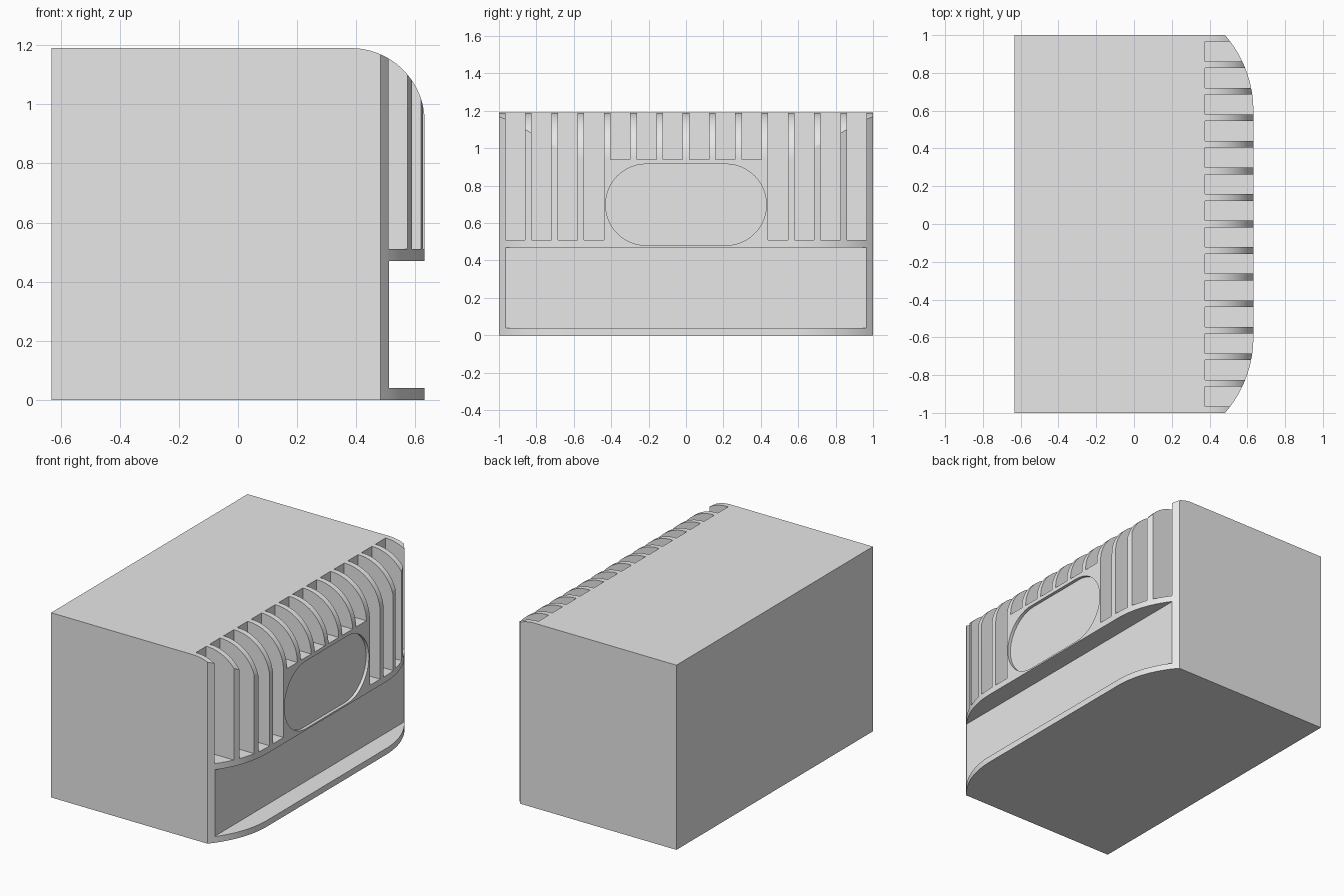
import bpy, bmesh
from math import sin, cos, asin, pi
from mathutils import Vector

cube = bpy.data.objects.get("Cube")
if cube:
    bpy.data.objects.remove(cube, do_unlink=True)

HALF_X, HEIGHT = 0.632, 1.19
FILLET = 0.25            # rounded top edge
BOW = 0.608              # plan radius of the bowed corners

grey = bpy.data.materials.new("plain grey")
grey.use_nodes = True
grey.diffuse_color = (0.8, 0.8, 0.8, 1)
grey.node_tree.nodes["Principled BSDF"].inputs["Base Color"].default_value = (0.8, 0.8, 0.8, 1)


def arc(cx, cy, r, a0, a1, n):
    """Points on a circular arc."""
    steps = [a0 + (a1 - a0) * i / n for i in range(n + 1)]
    return [(cx + r * cos(a), cy + r * sin(a)) for a in steps]


def add_prism(bm, points, offset):
    """Closed prism swept from a ring of points."""
    face = bm.faces.new([bm.verts.new(p) for p in points])
    new = bmesh.ops.extrude_face_region(bm, geom=[face])["geom"]
    moved = [v for v in new if isinstance(v, bmesh.types.BMVert)]
    bmesh.ops.translate(bm, verts=moved, vec=Vector(offset))


def add_box(bm, x, y, z):
    ring = [(x[0], y[0], z[0]), (x[0], y[1], z[0]), (x[0], y[1], z[1]), (x[0], y[0], z[1])]
    add_prism(bm, ring, (x[1] - x[0], 0, 0))


def finish(bm, name):
    bmesh.ops.recalc_face_normals(bm, faces=bm.faces)
    mesh = bpy.data.meshes.new(name)
    bm.to_mesh(mesh)
    bm.free()
    obj = bpy.data.objects.new(name, mesh)
    bpy.context.collection.objects.link(obj)
    mesh.materials.append(grey)
    return obj


def boolean(target, cutter, operation):
    cutter.hide_render = True
    mod = target.modifiers.new("boolean", "BOOLEAN")
    mod.operation, mod.solver, mod.object = operation, "EXACT", cutter
    bpy.context.view_layer.objects.active = target
    bpy.ops.object.modifier_apply(modifier=mod.name)
    bpy.data.objects.remove(cutter, do_unlink=True)


# Housing: bowed plan outline, swept upwards
swing = asin(0.4 / BOW)
plan = [(-HALF_X, 1), (-HALF_X, -1)]
plan += arc(HALF_X - BOW, -0.6, BOW, -swing, 0, 20)
plan += arc(HALF_X - BOW, 0.6, BOW, 0, swing, 20)
bm = bmesh.new()
add_prism(bm, [(x, y, 0) for x, y in plan], (0, 0, HEIGHT))
housing = finish(bm, "housing")

# Rounded top edge: keep what lies inside the side profile
side = [(-1, HEIGHT), (-1, -1), (HALF_X + 0.1, -1), (HALF_X + 0.1, HEIGHT - FILLET - 0.01)]
side += [(HALF_X + 0.0005, HEIGHT - FILLET - 0.01)]
side += arc(HALF_X - FILLET, HEIGHT - FILLET, FILLET, 0, pi / 2, 24)
bm = bmesh.new()
add_prism(bm, [(x, -1.2, z) for x, z in side], (0, 2.4, 0))
# a slightly taller envelope keeps the flat top of the housing itself
bmesh.ops.translate(bm, verts=bm.verts, vec=(0, 0, 0.0002))
boolean(housing, finish(bm, "top_edge_envelope"), "INTERSECT")

# Cutter: cooling slots, shorter above the oval panel
bm = bmesh.new()
for i in range(14):
    y = (i - 6.5) * 0.1405
    floor = 0.94 if 4 <= i <= 9 else 0.51
    add_box(bm, (0.376, 1), (y - 0.0525, y + 0.0525), (floor, 1.5))

# Wide lower recess
add_box(bm, (0.508, 1), (-0.965, 0.965), (0.04, 0.47))

# Shallow oval panel
oval = arc(0.2125, 0.698, 0.2175, -pi / 2, pi / 2, 24)
oval += arc(-0.2125, 0.698, 0.2175, pi / 2, 3 * pi / 2, 24)
add_prism(bm, [(0.612, y, z) for y, z in oval], (0.3, 0, 0))
boolean(housing, finish(bm, "recess_cutter"), "DIFFERENCE")

# Smooth curves, crisp edges
bpy.ops.object.select_all(action="DESELECT")
housing.select_set(True)
bpy.context.view_layer.objects.active = housing
bpy.ops.object.shade_smooth_by_angle(angle=0.5)
weighted = housing.modifiers.new("weighted normals", "WEIGHTED_NORMAL")
weighted.keep_sharp = True
